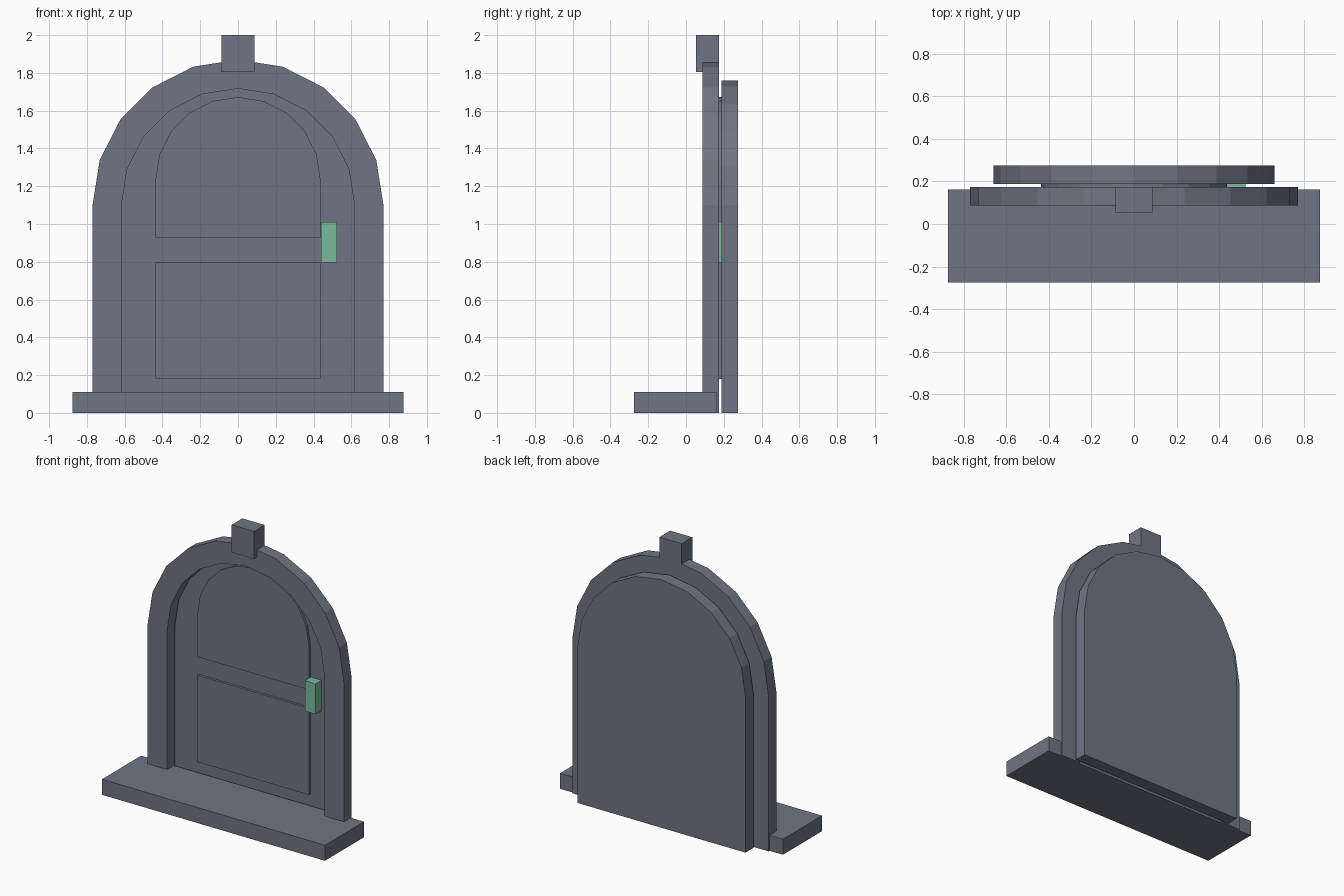
import bpy, bmesh
from math import cos, sin, pi

cube = bpy.data.objects.get("Cube")
if cube:
    bpy.data.objects.remove(cube, do_unlink=True)


def material(name, colour):
    m = bpy.data.materials.new(name)
    m.use_nodes = True
    m.diffuse_color = (*colour, 1)
    m.node_tree.nodes["Principled BSDF"].inputs["Base Color"].default_value = (*colour, 1)
    return m


grey = material("slate grey", (0.162, 0.178, 0.227))
green = material("soft green", (0.188, 0.503, 0.328))


def arch(radius, spring, bottom):
    """Round-topped outline in x and z, running from right foot to left foot."""
    curve = [(radius * cos(pi * i / 10), spring + radius * sin(pi * i / 10)) for i in range(11)]
    return [(radius, bottom)] + curve + [(-radius, bottom)]


def rect(x0, x1, z0, z1):
    return [(x0, z0), (x1, z0), (x1, z1), (x0, z1)]


def slab(name, outline, y0, y1, mat=grey):
    """Extrude an x-z outline from y0 back to y1."""
    bm = bmesh.new()
    face = bm.faces.new([bm.verts.new((x, y0, z)) for x, z in outline])
    grown = bmesh.ops.extrude_face_region(bm, geom=[face], use_keep_orig=True)["geom"]
    moved = [v for v in grown if isinstance(v, bmesh.types.BMVert)]
    bmesh.ops.translate(bm, verts=moved, vec=(0, y1 - y0, 0))
    bmesh.ops.recalc_face_normals(bm, faces=bm.faces)
    mesh = bpy.data.meshes.new(name)
    bm.to_mesh(mesh)
    bm.free()
    mesh.materials.append(mat)
    obj = bpy.data.objects.new(name, mesh)
    bpy.context.collection.objects.link(obj)
    return obj


# Door leaf and its two raised panels
slab("door_leaf", arch(0.66, 1.1, 0), 0.188, 0.275)
slab("upper_panel", arch(0.437, 1.235, 0.925), 0.17, 0.19)
slab("lower_panel", rect(-0.437, 0.437, 0.18, 0.795), 0.17, 0.19)

# Arched surround, open at the foot
slab("door_frame", arch(0.77, 1.1, 0) + arch(0.617, 1.1, 0)[::-1], 0.087, 0.174)

# Keystone, doorstep and handle
slab("keystone", rect(-0.087, 0.087, 1.805, 2), 0.054, 0.174)
slab("doorstep", rect(-0.875, 0.875, 0, 0.11), -0.275, 0.163)
slab("handle", rect(0.44, 0.525, 0.795, 1.01), 0.12, 0.19, green)
